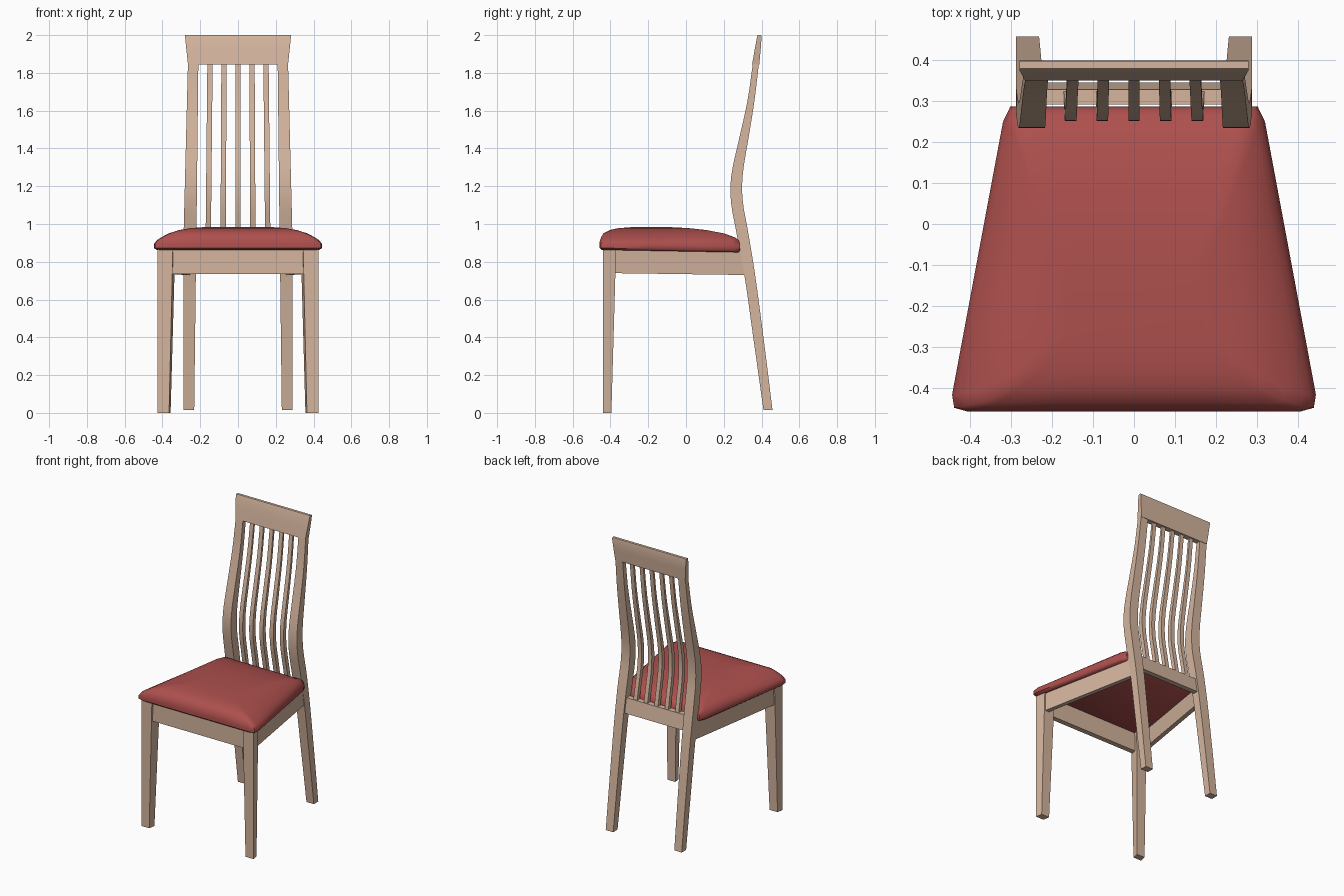
import bpy, bmesh, math

old = bpy.data.objects.get("Cube")
if old:
    bpy.data.objects.remove(old, do_unlink=True)


def material(name, rgb):
    m = bpy.data.materials.new(name)
    m.use_nodes = True
    m.diffuse_color = (*rgb, 1)
    bsdf = m.node_tree.nodes["Principled BSDF"]
    bsdf.inputs["Base Color"].default_value = (*rgb, 1)
    bsdf.inputs["Roughness"].default_value = 0.6
    return m


WOOD = material("pale wood", (0.66, 0.46, 0.34))
RED = material("red upholstery", (0.42, 0.08, 0.075))


def loft(name, rings, mat, angle=35):
    """Skin a list of equal-sized closed rings and cap both ends."""
    bm = bmesh.new()
    loops = [[bm.verts.new(p) for p in ring] for ring in rings]
    n = len(loops[0])
    for a, b in zip(loops, loops[1:]):
        for i in range(n):
            j = (i + 1) % n
            bm.faces.new((a[i], a[j], b[j], b[i]))
    bm.faces.new(loops[0])
    bm.faces.new(loops[-1])
    bmesh.ops.recalc_face_normals(bm, faces=bm.faces)
    mesh = bpy.data.meshes.new(name)
    bm.to_mesh(mesh)
    bm.free()
    mesh.materials.append(mat)
    ob = bpy.data.objects.new(name, mesh)
    bpy.context.collection.objects.link(ob)
    bpy.ops.object.select_all(action="DESELECT")
    ob.select_set(True)
    bpy.context.view_layer.objects.active = ob
    bpy.ops.object.shade_smooth_by_angle(angle=math.radians(angle))
    return ob


def rect(x0, x1, y0, y1, z, skew=0.0, side=1):
    """Horizontal quad; skew slides the rear edge toward the middle."""
    d = skew * (y1 - y0)
    return [(side * x0, y0, z), (side * x1, y0, z),
            (side * (x1 - d), y1, z), (side * (x0 - d), y1, z)]


# Side curve of the back: height, front edge, rear edge
CURVE = [(0.015, 0.41, 0.458), (0.4, 0.356, 0.41), (0.75, 0.306, 0.363),
         (0.98, 0.262, 0.325), (1.1, 0.24, 0.303), (1.2, 0.235, 0.297),
         (1.3, 0.247, 0.305), (1.45, 0.281, 0.33), (1.65, 0.325, 0.362),
         (1.85, 0.354, 0.386)]


def back_curve(z):
    """Smooth (Hermite) front and rear y of the back at height z."""
    k = 0
    while k < len(CURVE) - 2 and z > CURVE[k + 1][0]:
        k += 1

    def slope(i, c):
        a, b = CURVE[max(i - 1, 0)], CURVE[min(i + 1, len(CURVE) - 1)]
        return (b[c] - a[c]) / (b[0] - a[0])

    p, q = CURVE[k], CURVE[k + 1]
    h = q[0] - p[0]
    t = (z - p[0]) / h
    return [(2*t**3 - 3*t**2 + 1) * p[c] + (3*t**2 - 2*t**3) * q[c]
            + h * ((t**3 - 2*t**2 + t) * slope(k, c) + (t**3 - t**2) * slope(k + 1, c))
            for c in (1, 2)]


def bent_bar(name, z0, z1, x_span, depth=1.0, steps=28):
    """Bar following the back curve; x_span(z) gives its two sides."""
    rings = []
    for i in range(steps + 1):
        z = z0 + (z1 - z0) * i / steps
        f, r = back_curve(z)
        mid, half = (f + r) / 2, (r - f) / 2 * depth
        rings.append(rect(*x_span(z), mid - half, mid + half, z))
    return loft(name, rings, WOOD)


# Rear posts, front legs and side rails, one per side
for side, label in ((1, "left"), (-1, "right")):
    def post_span(z, s=side):
        t = max(0, (z - 0.95) / 0.9)
        inner = 0.232 - 0.012 * min(z, 1) - 0.01 * t
        return s * inner, s * (0.288 - 0.023 * t)
    bent_bar(label + "_rear_post", 0.015, 1.85, post_span, steps=40)

    loft(label + "_front_leg",
         [rect(0.365, 0.425, -0.44, -0.395, 0, 0.18, side),
          rect(0.345, 0.425, -0.44, -0.37, 0.87, 0.18, side)], WOOD)

    loft(label + "_side_rail",
         [[(side * x, y, z + dz) for x, z in
           ((0.378 - d, 0.74), (0.408 - d, 0.74), (0.408 - d, 0.87), (0.378 - d, 0.87))]
          for y, d, dz in ((-0.39, 0, 0), (0.315, 0.125, -0.01))], WOOD)

# Front and rear rails
loft("front_rail", [rect(-0.37, 0.37, -0.43, -0.395, z) for z in (0.735, 0.87)], WOOD)
bent_bar("rear_rail", 0.79, 0.89, lambda z: (-0.24, 0.24), depth=0.6, steps=3)

# Slats fan slightly outward toward the seat
for i in range(-2, 3):
    def slat_span(z, i=i):
        c = i * (0.079 - 0.005 * (z - 0.88))
        return c - 0.014, c + 0.014
    bent_bar("back_slat_%d" % (i + 3), 0.87, 1.86, slat_span, depth=0.45)

# Flared top rail
loft("top_rail", [rect(-w, w, f, r, z) for w, f, r, z in
                  ((0.265, 0.35, 0.388, 1.845), (0.273, 0.363, 0.395, 1.92),
                   (0.28, 0.376, 0.4, 1.99), (0.28, 0.38, 0.398, 2.0))], WOOD)

# Padded seat: a tapered outline drawn in and raised ring by ring
HALF = [(0, 0), (0.5, 0), (0.9, 0), (0.975, 0.012), (1, 0.055), (1, 0.35),
        (1, 0.7), (1, 0.95), (0.965, 1), (0.88, 1), (0.5, 1), (0, 1)]
OUTLINE = HALF + [(-u, v) for u, v in HALF[-2:0:-1]]
# height, then inset at the side, front and back
PAD = [(0.863, 0.014, 0.012, 0.01), (0.873, 0, 0, 0), (0.895, 0, 0, 0),
       (0.912, 0.013, 0.002, 0.007), (0.928, 0.035, 0.008, 0.025),
       (0.95, 0.075, 0.02, 0.085), (0.968, 0.13, 0.055, 0.18),
       (0.978, 0.185, 0.1, 0.27), (0.984, 0.26, 0.18, 0.38)]
rings = []
for z, side_in, front_in, back_in in PAD:
    y0, y1 = -0.458 + front_in, 0.287 - back_in
    ring = []
    for u, v in OUTLINE:
        y = y0 + (y1 - y0) * v
        width = (0.4525 - 0.1866 * (y + 0.46)) * (1 - side_in / 0.45)
        drop = 0.013 * v if z < 0.9 else 0
        ring.append((u * width, y, z - drop))
    rings.append(ring)
loft("seat_cushion", rings, RED, angle=50)
